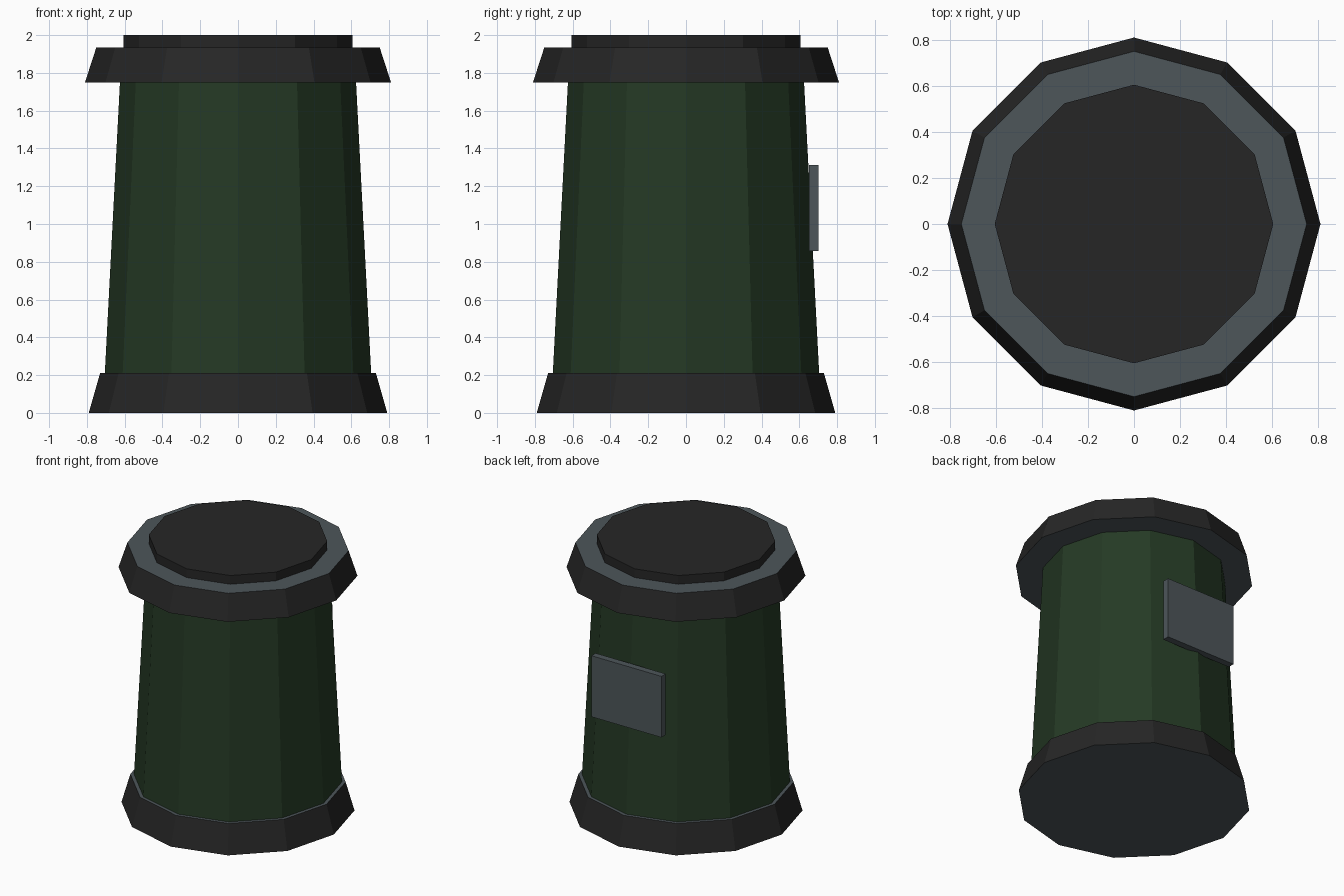
import bpy, bmesh, math

if "Cube" in bpy.data.objects:
    bpy.data.objects.remove(bpy.data.objects["Cube"])

SIDES = 12


def material(name, rgb):
    m = bpy.data.materials.new(name)
    m.diffuse_color = (*rgb, 1)
    m.use_nodes = True
    m.node_tree.nodes["Principled BSDF"].inputs["Base Color"].default_value = m.diffuse_color
    return m


black = material("black", (0.019, 0.019, 0.019))
steel = material("steel grey", (0.075, 0.093, 0.102))
green = material("dark green", (0.018, 0.041, 0.018))


def finish(name, bm, mats):
    bmesh.ops.recalc_face_normals(bm, faces=bm.faces)
    me = bpy.data.meshes.new(name)
    bm.to_mesh(me)
    bm.free()
    for m in mats:
        me.materials.append(m)
    ob = bpy.data.objects.new(name, me)
    bpy.context.collection.objects.link(ob)
    return ob


def lathe(name, profile, side, flat):
    """Spin (radius, z) points into rings; level faces get the flat colour."""
    bm = bmesh.new()
    rings = []
    for r, z in profile:
        if r == 0:
            rings.append([bm.verts.new((0, 0, z))] * SIDES)
        else:
            rings.append([bm.verts.new((r * math.cos(i * math.tau / SIDES),
                                        r * math.sin(i * math.tau / SIDES), z))
                          for i in range(SIDES)])
    for (a, b), (p, q) in zip(zip(rings, rings[1:]), zip(profile, profile[1:])):
        for i in range(SIDES):
            j = (i + 1) % SIDES
            vs = list(dict.fromkeys((a[i], a[j], b[j], b[i])))
            bm.faces.new(vs).material_index = int(p[1] == q[1])
    ob = finish(name, bm, (side, flat))
    # keep the outward direction of the profile (bottom to top) on open shells
    me = ob.data
    if sum(f.normal.dot((f.center.x, f.center.y, 0)) for f in me.polygons) < 0:
        me.flip_normals()
    return ob


# Flared foot, tapered can, overhanging rim and raised lid
lathe("base", [(0, 0), (0.79, 0), (0.73, 0.21), (0.705, 0.21)], black, steel)
lathe("body", [(0.705, 0.21), (0.625, 1.75)], green, green)
lathe("rim", [(0.625, 1.75), (0.81, 1.75), (0.75, 1.935), (0.605, 1.935)], black, steel)
lathe("lid", [(0.605, 1.935), (0.605, 2.0), (0, 2.0)], black, black)

# Flat plate on the back
bm = bmesh.new()
bmesh.ops.create_cube(bm, size=1)
bmesh.ops.scale(bm, vec=(0.577, 0.05, 0.455), verts=bm.verts)
bmesh.ops.translate(bm, vec=(0, 0.677, 1.085), verts=bm.verts)
finish("back_plate", bm, (steel,))
